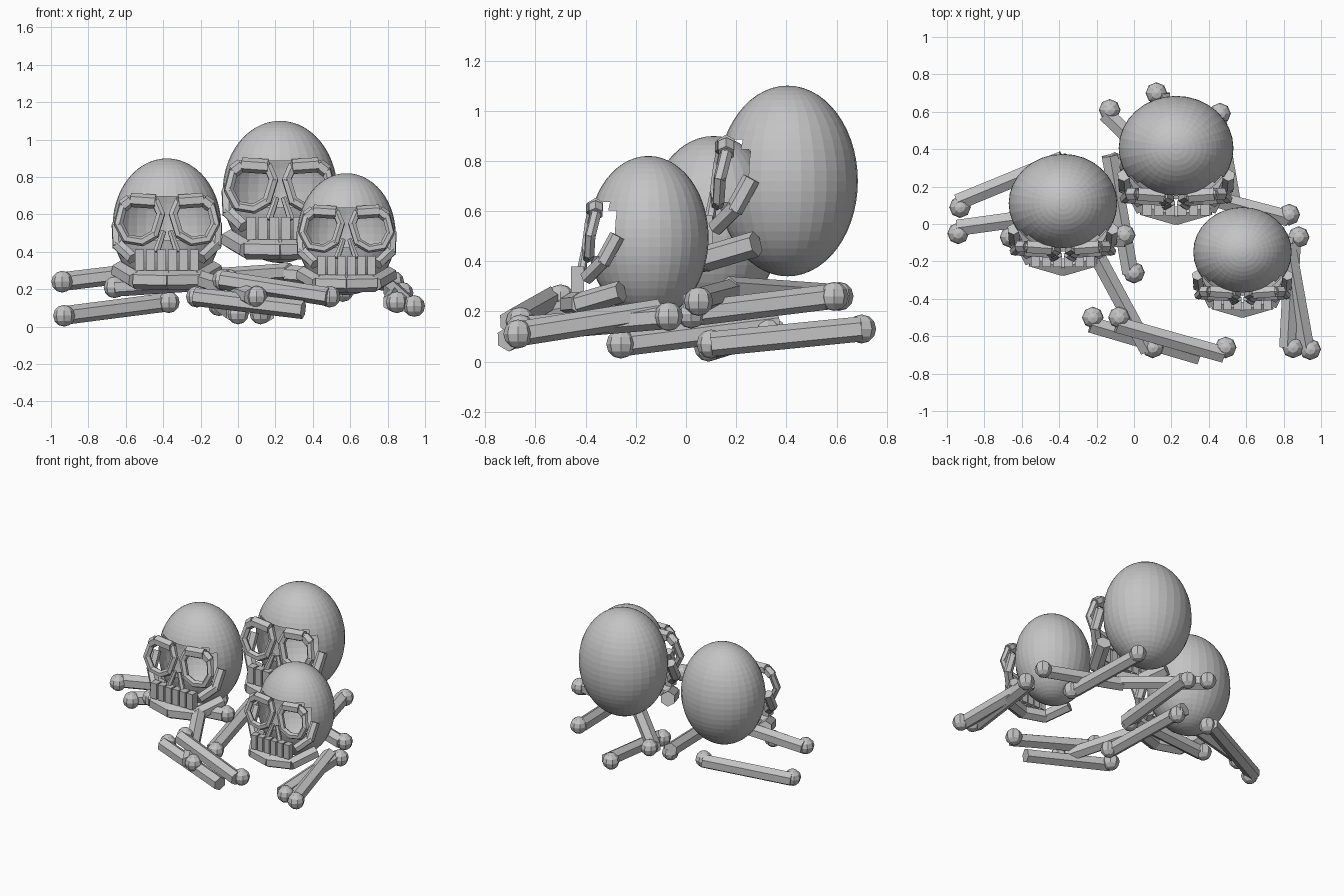
import bpy, bmesh, math
from mathutils import Vector, Matrix

if "Cube" in bpy.data.objects:
    bpy.data.objects.remove(bpy.data.objects["Cube"])

bone_mat = bpy.data.materials.new("bone grey")
bone_mat.diffuse_color = (0.55, 0.55, 0.55, 1)
bone_mat.use_nodes = True
bone_mat.node_tree.nodes["Principled BSDF"].inputs["Base Color"].default_value = bone_mat.diffuse_color


def rod(bm, a, b, r1, r2=None, sides=6):
    """Straight faceted rod from a to b."""
    a, b = Vector(a), Vector(b)
    d = b - a
    m = Matrix.Translation((a + b) / 2) @ d.to_track_quat('Z', 'Y').to_matrix().to_4x4()
    bmesh.ops.create_cone(bm, cap_ends=True, segments=sides, radius1=r1,
                          radius2=r1 if r2 is None else r2, depth=d.length, matrix=m)


def chain(bm, pts, r, closed=False):
    """Rods joined end to end, slightly overlapping."""
    pairs = list(zip(pts, pts[1:]))
    if closed:
        pairs.append((pts[-1], pts[0]))
    for a, b in pairs:
        a, b = Vector(a), Vector(b)
        e = (b - a).normalized() * r * 0.3
        rod(bm, a - e, b + e, r)


def box(bm, centre, size):
    bmesh.ops.create_cube(bm, size=1, matrix=Matrix.Translation(centre)
                          @ Matrix.Diagonal((*size, 1)))


def finish(bm, name, loc=(0, 0, 0), s=1.0):
    me = bpy.data.meshes.new(name)
    bm.to_mesh(me)
    bm.free()
    me.transform(Matrix.Translation(loc) @ Matrix.Scale(s, 4))
    me.materials.append(bone_mat)
    ob = bpy.data.objects.new(name, me)
    bpy.context.collection.objects.link(ob)
    return ob


def mirror(pts, side):
    return [(x * side, y, z) for x, y, z in pts]


EYE = [(.275, -.27, .01), (.25, -.245, .11), (.205, -.245, .145), (.065, -.255, .135),
       (.035, -.27, .065), (.07, -.285, -.05), (.14, -.28, -.09), (.23, -.275, -.075)]
CHEEK = [(.28, -.15, .0), (.275, -.21, -.11), (.20, -.28, -.18)]
JAW = [(.265, -.14, -.255), (.18, -.31, -.305)]
RX, RY, RZ = .307, .28, .38


def skull(tag, loc, s):
    # cranium with an open face
    bm = bmesh.new()
    bmesh.ops.create_uvsphere(bm, u_segments=32, v_segments=28, radius=1)
    gap = []
    for f in bm.faces:
        c = f.calc_center_median()
        top = .42 if c.y < -.64 else .36
        if c.y < -.54 and -.22 < c.z < top:
            gap.append(f)
    bmesh.ops.delete(bm, geom=gap, context='FACES')
    bmesh.ops.scale(bm, vec=(RX, RY, RZ), verts=bm.verts)
    finish(bm, "cranium_" + tag, loc, s)

    # eye socket rims with heavier brows
    bm = bmesh.new()
    for side in (-1, 1):
        p = mirror(EYE, side)
        chain(bm, p, .026, closed=True)
        rod(bm, p[2], p[3], .04)
        rod(bm, p[1], p[2], .036)
    finish(bm, "eye_rims_" + tag, loc, s)

    # cheekbones
    bm = bmesh.new()
    for side in (-1, 1):
        chain(bm, mirror(CHEEK, side), .036)
    finish(bm, "cheekbones_" + tag, loc, s)

    # nose bones
    bm = bmesh.new()
    for side in (-1, 1):
        rod(bm, (.018 * side, -.29, -.03), (.06 * side, -.31, -.15), .016, .022)
    finish(bm, "nose_" + tag, loc, s)

    # row of six teeth
    bm = bmesh.new()
    for i in range(6):
        box(bm, ((i - 2.5) * .062, -.33, -.195), (.05, .06, .12))
    finish(bm, "teeth_" + tag, loc, s)

    # lower jaw
    bm = bmesh.new()
    for side in (-1, 1):
        p = mirror(JAW, side)
        chain(bm, p, .052)
        rod(bm, p[1], (-.01 * side, -.365, -.31), .055)
    finish(bm, "jaw_" + tag, loc, s)


skull("left", (-.38, .11, .54), .945)
skull("back", (.225, .405, .72), 1.0)
skull("right", (.58, -.15, .494), .857)

# long bones: two ends, the sideways shift of the shaft, and the far knob's drop
# (None leaves the far end bare)
BONES = [
    ((-.93, .09, .058), (-.37, .32, .13), .03, 0),
    ((-.94, -.05, .24), (-.36, .03, .31), .03, 0),
    ((-.13, .61, .26), (.30, .19, .29), -.03, None),
    ((.12, .70, .13), (.12, .10, .07), .03, 0),
    ((.46, .59, .26), (.56, .02, .19), -.015, 0),
    ((.83, .05, .24), (.26, .20, .28), .02, None),
    ((.88, -.07, .18), (.85, -.66, .13), -.03, 0),
    ((.942, -.67, .11), (.84, -.10, .20), .02, None),
    ((-.08, -.50, .25), (.49, -.66, .16), -.04, 0),
    ((-.22, -.50, .16), (.36, -.67, .09), -.04, None),
    ((.10, -.66, .16), (-.17, -.16, .25), .03, None),
    ((0, -.26, .07), (-.11, .37, .15), .02, .03),
    ((-.05, -.06, .25), (-.66, -.07, .21), .02, 0),
]
for n, (a, b, shift, drop) in enumerate(BONES, 1):
    a, b = Vector(a), Vector(b)
    d = (b - a).normalized()
    off = Vector((-d.y, d.x, 0)) * shift
    bm = bmesh.new()
    rod(bm, a + off, b + off, .05)
    knobs = [a]
    if drop is not None:
        knobs.append(b - d * drop * 1.5 - Vector((0, 0, drop)))
    for end in knobs:
        bmesh.ops.create_uvsphere(bm, u_segments=8, v_segments=6, radius=.058,
                                  matrix=Matrix.Translation(end))
    finish(bm, "long_bone_%02d" % n)
